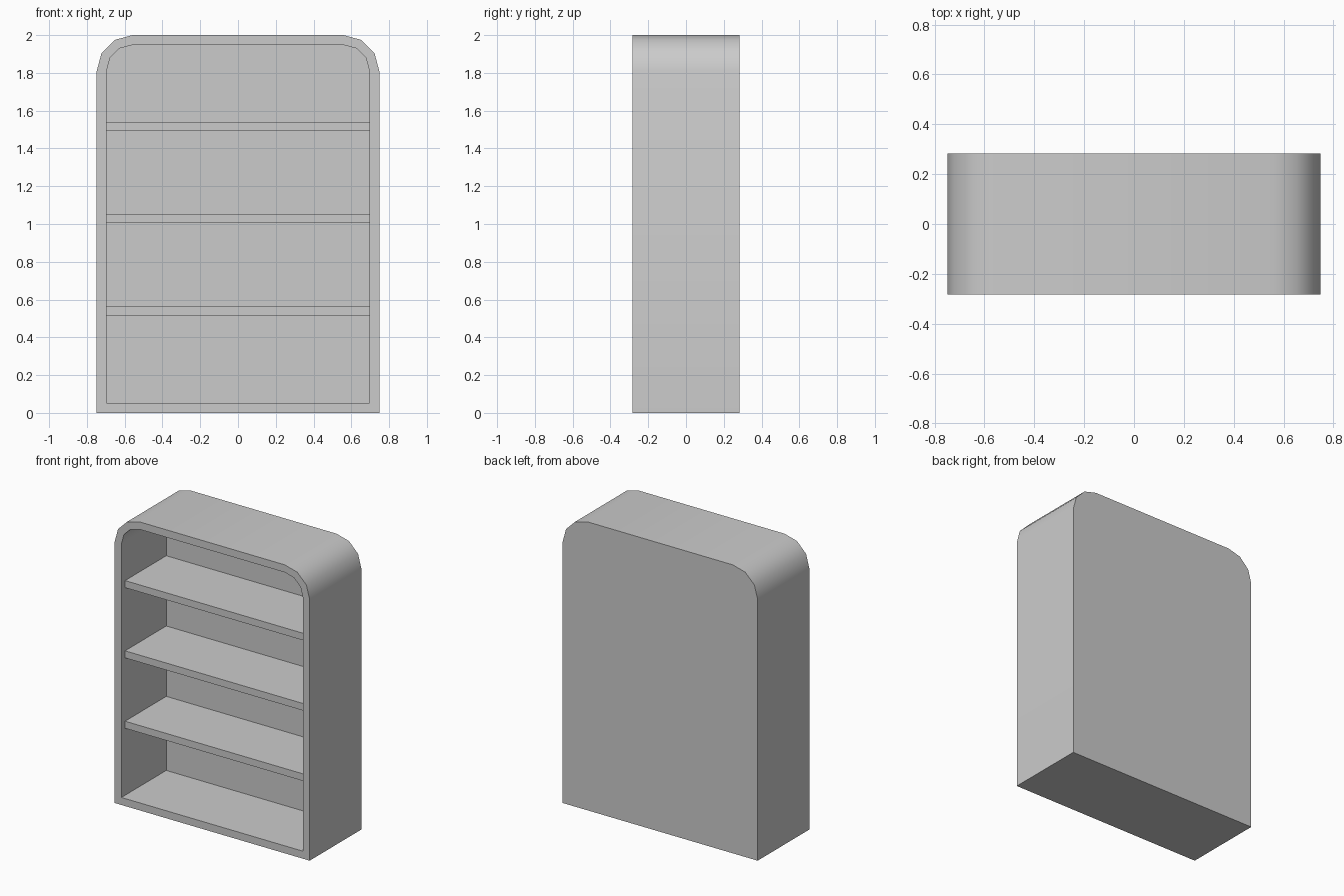
import bpy, bmesh
from math import sin, cos, pi, radians

if "Cube" in bpy.data.objects:
    bpy.data.objects.remove(bpy.data.objects["Cube"])

W, H, R, D = 0.748, 2.0, 0.19, 0.283   # half width, height, corner radius, half depth
T = 0.052                              # wall thickness
BACK = 0.208                           # inner face of the back panel


def profile(inset):
    """Outline with square bottom and three-sided rounded top corners."""
    w, r = W - inset, R - inset
    pts = [(-w, inset), (w, inset)]
    for side, start in ((1, 0), (-1, pi / 2)):
        for i in range(4):
            a = start + i * pi / 6
            pts.append((side * (W - R) + r * cos(a), H - R + r * sin(a)))
    return pts


def bridge(bm, a, b):
    n = len(a)
    for i in range(n):
        j = (i + 1) % n
        bm.faces.new((a[i], a[j], b[j], b[i]))


# Cabinet shell: front rim, outer wall, back, inner wall, back panel
bm = bmesh.new()
loop = lambda inset, y: [bm.verts.new((x, y, z)) for x, z in profile(inset)]
outer_back, outer_front = loop(0, D), loop(0, -D)
inner_front, inner_back = loop(T, -D), loop(T, BACK)
for a, b in ((outer_back, outer_front), (outer_front, inner_front), (inner_front, inner_back)):
    bridge(bm, a, b)
bm.faces.new(outer_back)
bm.faces.new(inner_back)
bmesh.ops.recalc_face_normals(bm, faces=bm.faces)
mesh = bpy.data.meshes.new("cabinet_shell")
bm.to_mesh(mesh)
bm.free()
shell = bpy.data.objects.new("cabinet_shell", mesh)
bpy.context.collection.objects.link(shell)
bpy.context.view_layer.objects.active = shell
shell.select_set(True)
bpy.ops.object.shade_smooth_by_angle(angle=radians(40))

# Three shelves, set back slightly from the front rim
SHELF_FRONT = -0.243
for i, z in enumerate((0.541, 1.029, 1.516)):
    bpy.ops.mesh.primitive_cube_add(size=1, location=(0, (SHELF_FRONT + BACK) / 2, z))
    shelf = bpy.context.object
    shelf.name = f"shelf_{i + 1}"
    shelf.scale = (2 * (W - T), BACK - SHELF_FRONT, 0.049)
    bpy.ops.object.transform_apply(location=False, rotation=False, scale=True)
